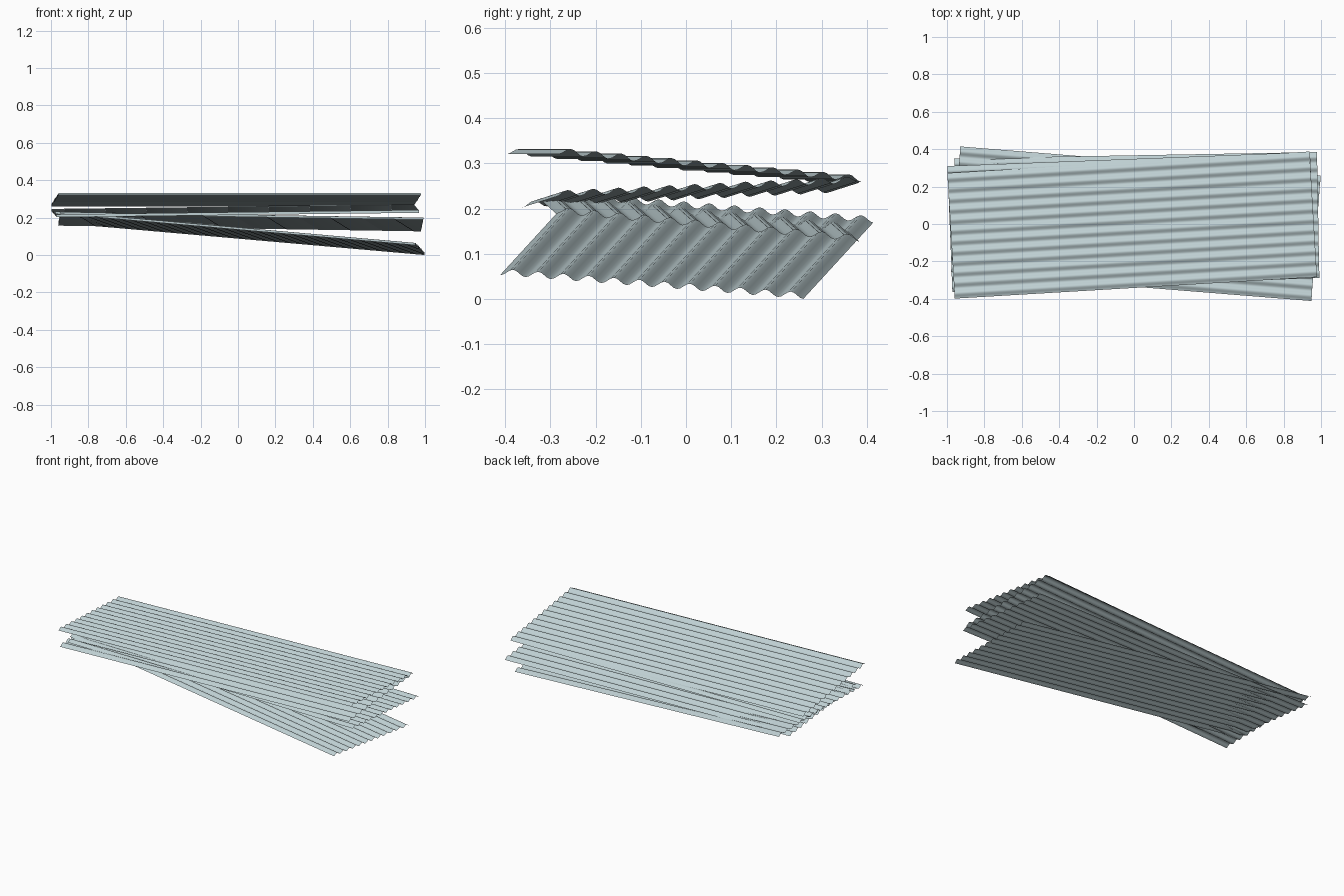
import bpy, bmesh, math

cube = bpy.data.objects.get("Cube")
if cube:
    bpy.data.objects.remove(cube, do_unlink=True)

LENGTH, WIDTH = 1.94, 0.675
WAVES, STEPS, HEIGHT = 12, 8, 0.007

# Galvanised metal colour
metal = bpy.data.materials.new("galvanised_metal")
metal.use_nodes = True
colour = (0.52, 0.63, 0.65, 1)
metal.diffuse_color = colour
metal.node_tree.nodes["Principled BSDF"].inputs["Base Color"].default_value = colour


def corrugated_sheet(name, location, roll, pitch, yaw):
    """Wave profile across the width, swept along the length."""
    bm = bmesh.new()
    count = WAVES * STEPS
    profile = []
    for i in range(count + 1):
        y = WIDTH * (i / count - 0.5)
        z = -HEIGHT * math.cos(math.tau * i / STEPS)
        profile.append(bm.verts.new((-LENGTH / 2, y, z)))
    edges = [bm.edges.new(pair) for pair in zip(profile, profile[1:])]
    swept = bmesh.ops.extrude_edge_only(bm, edges=edges)["geom"]
    ends = [v for v in swept if isinstance(v, bmesh.types.BMVert)]
    bmesh.ops.translate(bm, verts=ends, vec=(LENGTH, 0, 0))
    # Make every face point upwards
    bm.normal_update()
    bmesh.ops.reverse_faces(bm, faces=[f for f in bm.faces if f.normal.z < 0])
    for face in bm.faces:
        face.smooth = True
    mesh = bpy.data.meshes.new(name)
    bm.to_mesh(mesh)
    bm.free()
    mesh.materials.append(metal)
    sheet = bpy.data.objects.new(name, mesh)
    sheet.location = location
    sheet.rotation_euler = [math.radians(a) for a in (roll, pitch, yaw)]
    bpy.context.collection.objects.link(sheet)


# Loose stack, from the ground up
corrugated_sheet("bottom_sheet", (0.01, 0.002, 0.118), -4.5, 5.0, -4.6)
corrugated_sheet("lower_middle_sheet", (0.015, 0.032, 0.18), -5.3, 0.9, 1.0)
corrugated_sheet("upper_middle_sheet", (-0.015, 0.01, 0.237), 2.7, -0.7, 2.2)
corrugated_sheet("top_sheet", (-0.01, -0.005, 0.297), -5.2, 0, 3.4)
